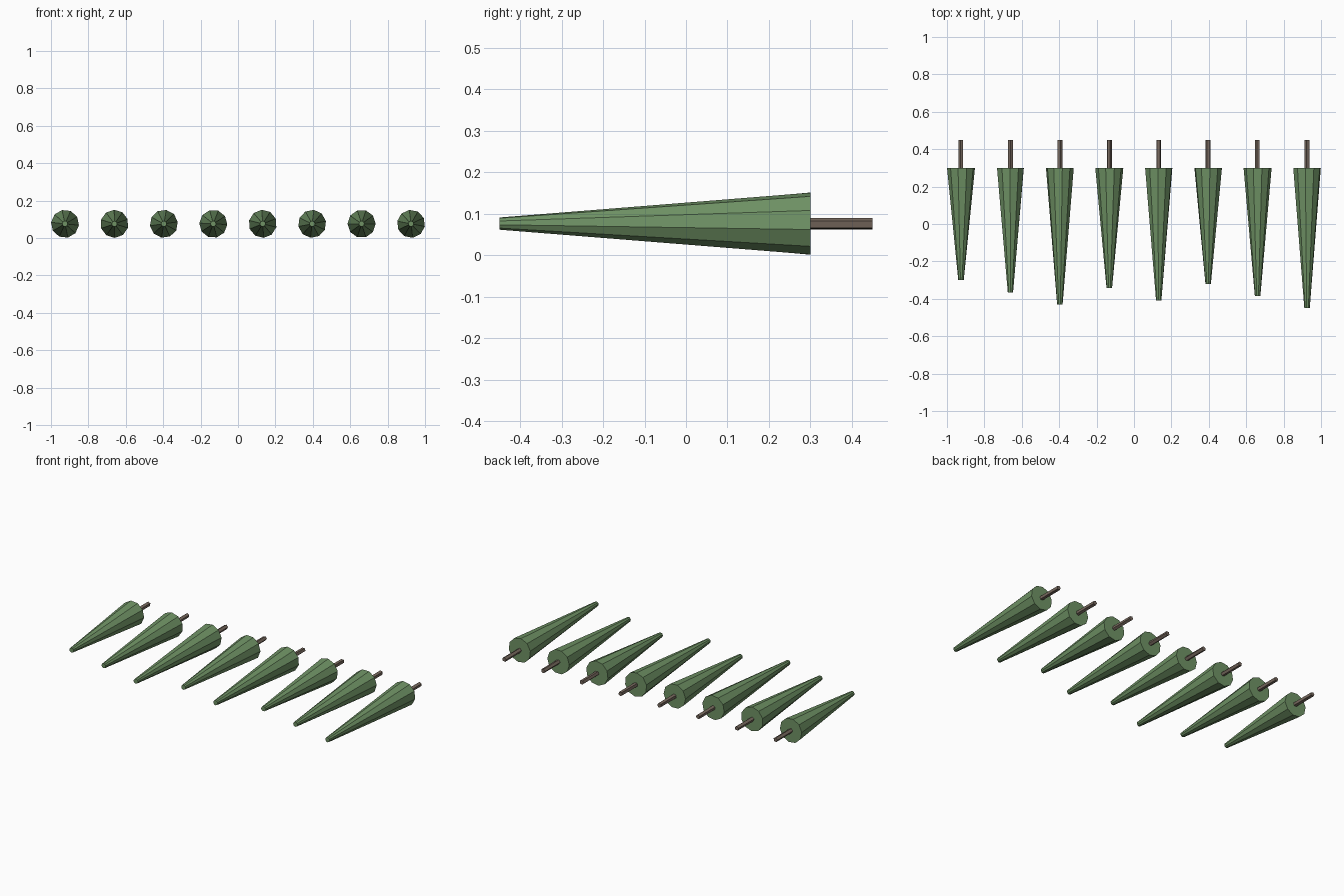
import bpy, math
from mathutils import Matrix

cube = bpy.data.objects.get("Cube")
if cube:
    bpy.data.objects.remove(cube, do_unlink=True)


def material(name, color):
    mat = bpy.data.materials.new(name)
    mat.use_nodes = True
    mat.diffuse_color = (*color, 1)
    mat.node_tree.nodes["Principled BSDF"].inputs["Base Color"].default_value = (*color, 1)
    return mat


foliage_green = material("foliage green", (0.16, 0.29, 0.13))
bark_brown = material("bark brown", (0.19, 0.145, 0.115))

AXIS_Z = 0.076
BASE_Y = 0.30


def lying_cone(name, x, back_y, front_y, back_r, front_r, sides, spin, mat):
    """Tapered prism lying along y, spun about its own axis."""
    bpy.ops.mesh.primitive_cone_add(vertices=sides, radius1=back_r, radius2=front_r,
                                    depth=back_y - front_y)
    obj = bpy.context.object
    obj.name = name
    turn = Matrix.Rotation(math.pi / 2, 4, 'X') @ Matrix.Rotation(spin, 4, 'Z')
    obj.data.transform(turn)
    obj.location = (x, (back_y + front_y) / 2, AXIS_Z)
    obj.data.materials.append(mat)
    return obj


# Row of closed, tapering trees with differing lengths
tips = [-0.30, -0.365, -0.43, -0.343, -0.408, -0.32, -0.385, -0.45]
for i, tip in enumerate(tips):
    x = -0.925 + i * 0.2643
    spin = math.radians(7 + 11 * (len(tips) - 1 - i))
    lying_cone(f"foliage_{i + 1}", x, BASE_Y, tip, 0.075, 0.0148, 10, spin, foliage_green)
    # Thin trunk behind the foliage
    lying_cone(f"trunk_{i + 1}", x, 0.45, BASE_Y, 0.0138, 0.0138, 5, spin, bark_brown)
